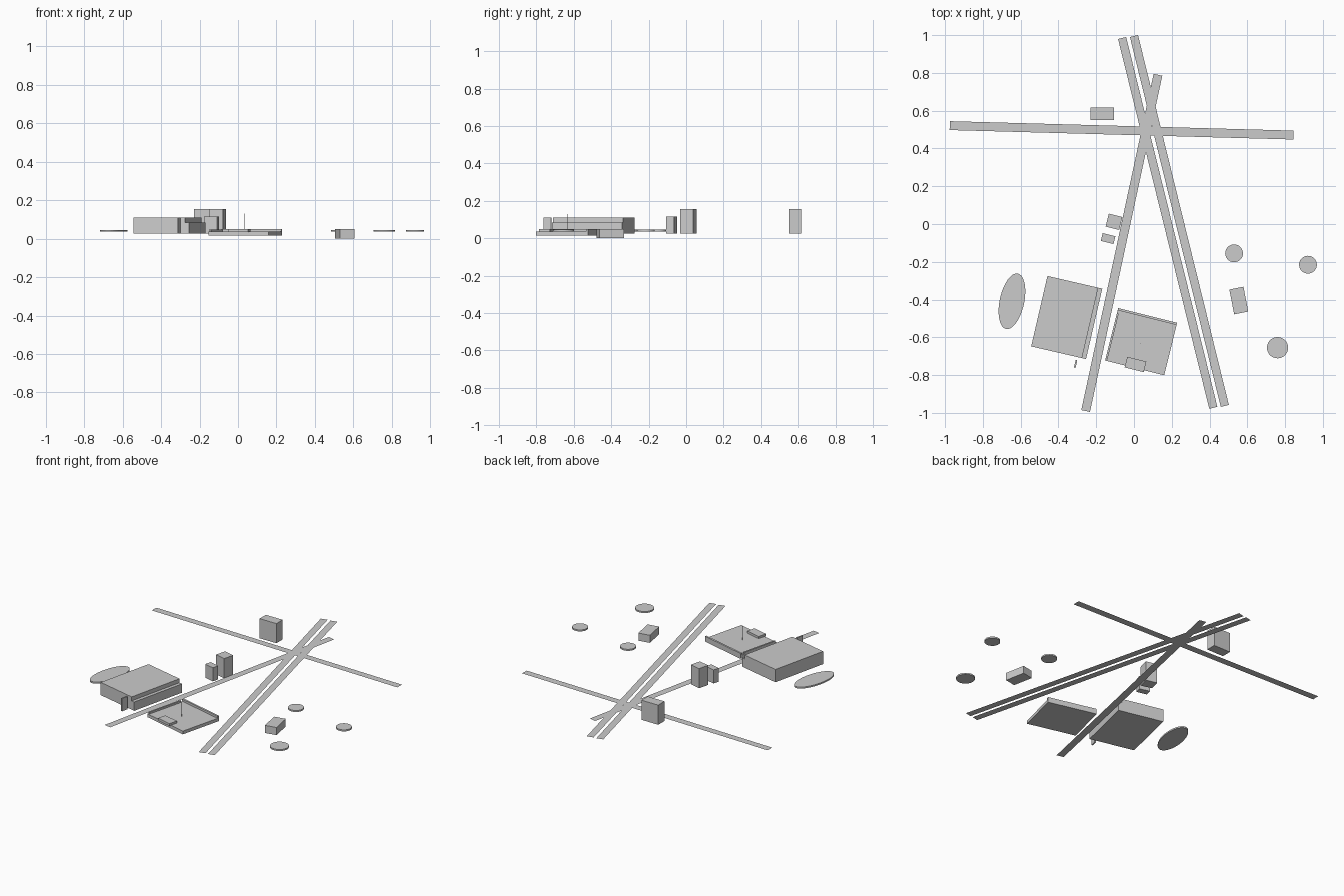
import bpy, bmesh, math
from mathutils import Matrix, Vector

if "Cube" in bpy.data.objects:
    bpy.data.objects.remove(bpy.data.objects["Cube"])

GROUND = 0.026   # base level of the buildings
ROAD_Z = 0.03    # level of the flat road strips


def finish(name, bm, loc=(0, 0, 0), rot=0.0):
    me = bpy.data.meshes.new(name)
    bm.to_mesh(me)
    bm.free()
    ob = bpy.data.objects.new(name, me)
    ob.location = loc
    ob.rotation_euler.z = math.radians(rot)
    bpy.context.collection.objects.link(ob)
    return ob


def box(name, x, y, w, d, z0, z1, rot=0.0, pivot=None):
    """Box; with a pivot (x, y) its centre is given in the rotated local frame."""
    if pivot:
        p = Matrix.Rotation(math.radians(rot), 3, 'Z') @ Vector((x, y, 0))
        x, y = pivot[0] + p.x, pivot[1] + p.y
    bm = bmesh.new()
    bmesh.ops.create_cube(bm, size=1, matrix=Matrix.Diagonal((w, d, z1 - z0, 1)))
    return finish(name, bm, (x, y, (z0 + z1) / 2), rot)


def disc(name, x, y, rx, ry, z0, z1, rot=0.0, sides=48):
    bm = bmesh.new()
    bmesh.ops.create_cone(bm, cap_ends=True, segments=sides, radius1=1, radius2=1,
                          depth=1, matrix=Matrix.Diagonal((rx, ry, z1 - z0, 1)))
    return finish(name, bm, (x, y, (z0 + z1) / 2), rot)


def road(name, a, b, width):
    a, b = Vector(a), Vector(b)
    side = (b - a).normalized().orthogonal() * width / 2
    bm = bmesh.new()
    f = bm.faces.new([bm.verts.new((p.x, p.y, ROAD_Z))
                      for p in (a - side, b - side, b + side, a + side)])
    bm.normal_update()
    if f.normal.z < 0:
        f.normal_flip()
    return finish(name, bm)


# Roads: cross street, twin-lane highway, diagonal street
road("cross_street", (-0.975, 0.521), (0.845, 0.471), 0.047)
road("highway_lane_left", (-0.063, 0.985), (0.420, -0.973), 0.044)
road("highway_lane_right", (0.0, 0.995), (0.481, -0.963), 0.044)
road("diagonal_street", (-0.256, -0.99), (0.127, 0.79), 0.047)

# Tall and small buildings
box("tower_north", -0.168, 0.584, 0.122, 0.065, GROUND, 0.155)
box("tower_middle", -0.106, 0.012, 0.074, 0.071, GROUND, 0.155, -14)
box("small_building", -0.137, -0.077, 0.069, 0.042, GROUND, 0.115, -14)
box("pavilion", 0.555, -0.405, 0.076, 0.134, 0.0, 0.05, 11)

# Large hall with a lower ledge on its right side and a sign by the front
hall = (-0.356, -0.495)
box("hall", -0.011, 0, 0.276, 0.383, GROUND, 0.11, -13, hall)
box("hall_ledge", 0.138, 0, 0.022, 0.383, GROUND, 0.084, -13, hall)
box("sign_slab", -0.309, -0.741, 0.009, 0.042, GROUND, 0.11, -13)

# Plaza: floor slab, walls on the back and left, block at the front, thin pole
plaza = (0.038, -0.623)
box("plaza_floor", 0, 0, 0.322, 0.286, 0.015, 0.036, -14, plaza)
box("plaza_back_wall", 0, 0.137, 0.322, 0.012, 0.036, 0.05, -14, plaza)
box("plaza_left_wall", -0.156, -0.010, 0.010, 0.250, 0.036, 0.048, -14, plaza)
box("plaza_front_block", 0.008, -0.744, 0.104, 0.058, 0.034, 0.05, -14)
disc("pole", 0.035, -0.635, 0.0015, 0.0015, 0.036, 0.13, sides=8)

# Flat round pads and the oval field
for i, (x, y, r) in enumerate([(0.53, -0.155, 0.047), (0.921, -0.215, 0.047),
                               (0.76, -0.655, 0.056)]):
    disc(f"round_pad_{i + 1}", x, y, r, r, 0.036, 0.046)
disc("oval_field", -0.646, -0.409, 0.065, 0.15, 0.036, 0.046, -12)
